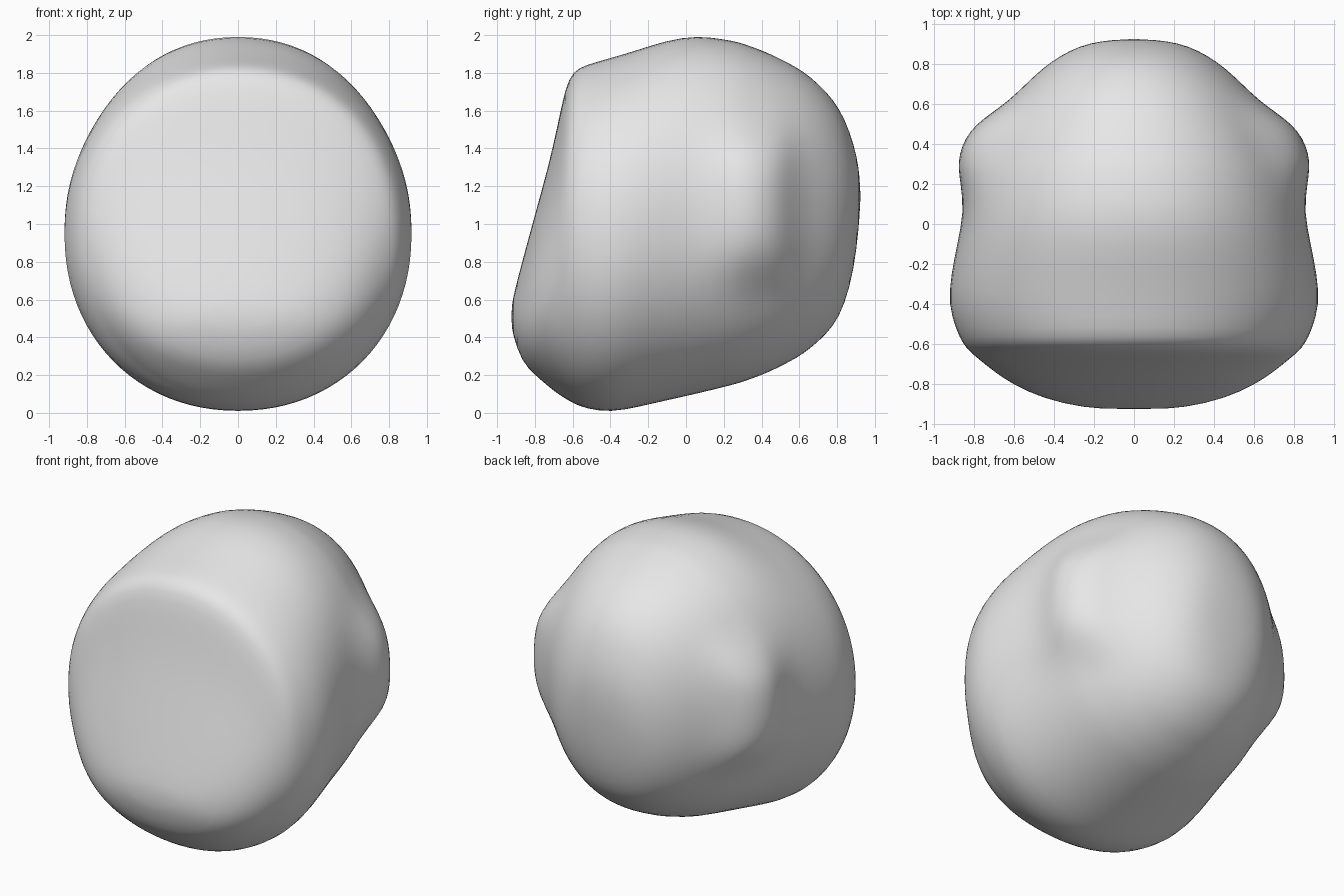
import bpy
import bmesh
from math import cos, sin, tau, copysign

# Remove the default cube only
default_cube = bpy.data.objects.get("Cube")
if default_cube:
    bpy.data.objects.remove(default_cube, do_unlink=True)

SEGMENTS = 48
ROUNDNESS = 2.1          # superellipse exponent of every cross-section

# Cross-sections from front to back: depth, bottom, top, half width
SECTIONS = [
    (-.92, .42, .6, .25), (-.87, .27, .79, .46), (-.8, .2, 1.05, .61),
    (-.73, .14, 1.3, .71), (-.68, .1, 1.52, .77), (-.64, .075, 1.72, .82),
    (-.6, .05, 1.81, .855), (-.53, .02, 1.845, .89), (-.4, 0, 1.88, .93),
    (-.25, .03, 1.925, .915), (-.1, .065, 1.975, .885), (.06, .1, 2, .85),
    (.2, .135, 1.98, .82), (.28, .155, 1.965, .795), (.35, .18, 1.94, .765),
    (.43, .21, 1.91, .73), (.5, .245, 1.875, .69), (.55, .27, 1.85, .655),
    (.62, .31, 1.81, .605), (.7, .375, 1.745, .54), (.78, .455, 1.66, .455),
    (.84, .57, 1.56, .37), (.89, .76, 1.42, .27), (.915, .98, 1.3, .16),
]
FRONT_TIP = (0, -.925, .51)
BACK_TIP = (0, .925, 1.15)


def smoothstep(low, high, value):
    t = min(max((value - low) / (high - low), 0), 1)
    return t * t * (3 - 2 * t)


def side_swelling(y, z):
    """Rounded bulge on each side, rising slowly and ending abruptly behind."""
    along = smoothstep(.04, .4, y) * (1 - smoothstep(.44, .68, y))
    upright = 1 - smoothstep(.2, .52, abs(z - 1.1))
    return .115 * along * upright


def power(value):
    return copysign(abs(value) ** (2 / ROUNDNESS), value)


def section_ring(bm, y, bottom, top, half_width):
    ring = []
    for i in range(SEGMENTS):
        angle = tau * i / SEGMENTS
        across = power(cos(angle))
        z = (bottom + top) / 2 + (top - bottom) / 2 * power(sin(angle))
        x = across * (half_width + side_swelling(y, z))
        ring.append(bm.verts.new((x, y, z)))
    return ring


def cap(bm, ring, tip):
    pole = bm.verts.new(tip)
    for a, b in zip(ring, ring[1:] + ring[:1]):
        bm.faces.new((a, b, pole))


# Matte grey surface
grey = bpy.data.materials.new("plain_grey")
grey.use_nodes = True
colour = (.8, .8, .8, 1)
grey.diffuse_color = colour
grey.node_tree.nodes["Principled BSDF"].inputs["Base Color"].default_value = colour

# Rounded body lofted through the sections
bm = bmesh.new()
rings = [section_ring(bm, *section) for section in SECTIONS]
for near, far in zip(rings, rings[1:]):
    for i in range(SEGMENTS):
        j = (i + 1) % SEGMENTS
        bm.faces.new((near[i], near[j], far[j], far[i]))
cap(bm, rings[0], FRONT_TIP)
cap(bm, rings[-1], BACK_TIP)
bmesh.ops.recalc_face_normals(bm, faces=bm.faces)
for face in bm.faces:
    face.smooth = True

mesh = bpy.data.meshes.new("rounded_body")
bm.to_mesh(mesh)
bm.free()
mesh.materials.append(grey)
body = bpy.data.objects.new("rounded_body", mesh)
bpy.context.scene.collection.objects.link(body)

# Soften the transitions between sections
soften = body.modifiers.new("soften", "SUBSURF")
soften.levels = soften.render_levels = 1
